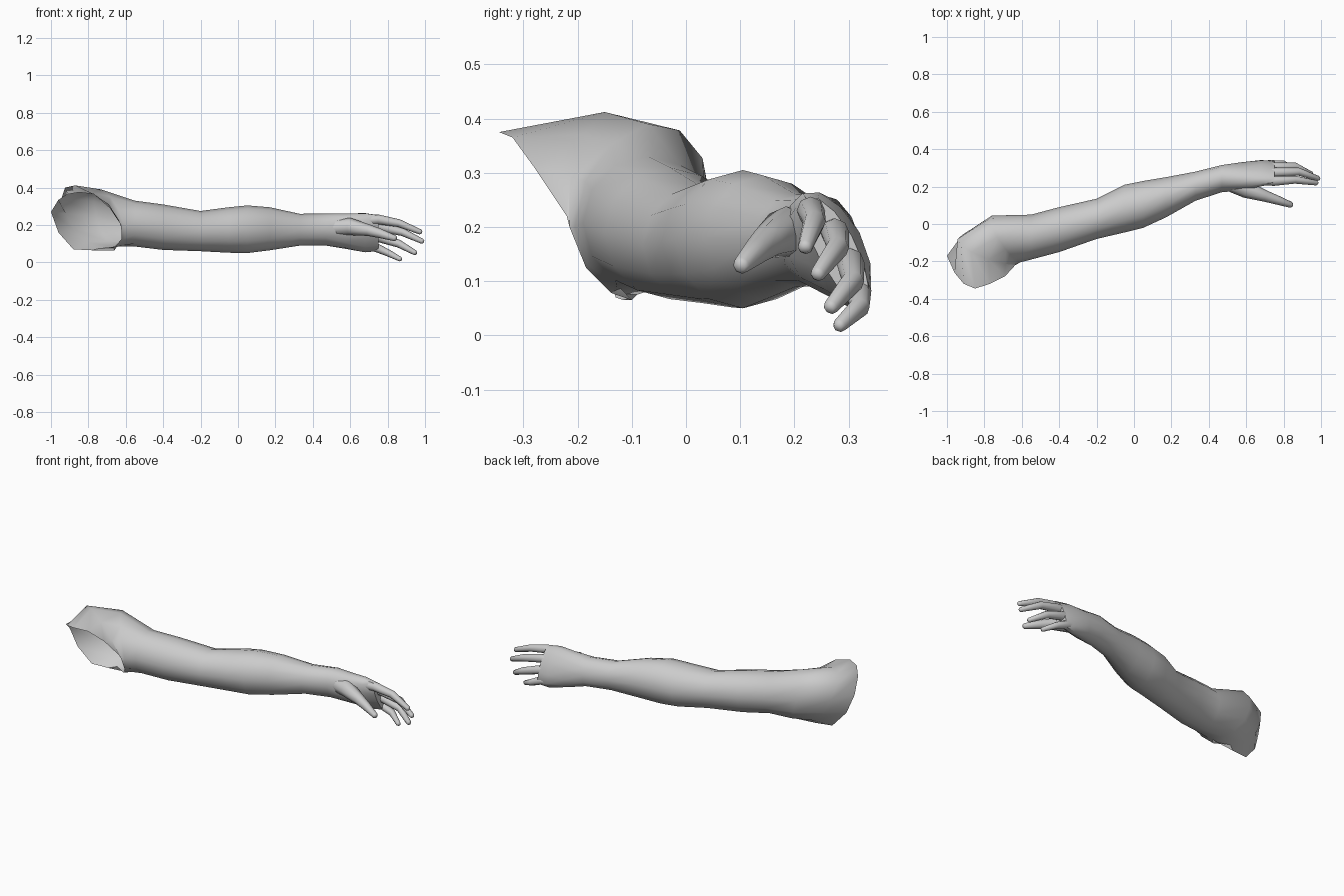
import bpy, bmesh, math
from mathutils import Vector

if "Cube" in bpy.data.objects:
    bpy.data.objects.remove(bpy.data.objects["Cube"])

SIDES = 12
skin = bpy.data.materials.new("plain grey")
skin.diffuse_color = (0.6, 0.6, 0.6, 1)
skin.use_nodes = True
skin.node_tree.nodes["Principled BSDF"].inputs["Base Color"].default_value = skin.diffuse_color


def loft(name, rings, cap_start=False, cap_end=True):
    """Skin a list of equal-length rings into one smooth object."""
    bm = bmesh.new()
    loops = [[bm.verts.new(p) for p in ring] for ring in rings]
    n = len(loops[0])
    for a, b in zip(loops, loops[1:]):
        for i in range(n):
            j = (i + 1) % n
            bm.faces.new((a[i], a[j], b[j], b[i]))
    if cap_start:
        bm.faces.new(loops[0])
    if cap_end:
        bm.faces.new(loops[-1])
    bmesh.ops.recalc_face_normals(bm, faces=bm.faces)
    me = bpy.data.meshes.new(name)
    bm.to_mesh(me)
    bm.free()
    me.materials.append(skin)
    ob = bpy.data.objects.new(name, me)
    bpy.context.collection.objects.link(ob)
    bpy.ops.object.select_all(action='DESELECT')
    ob.select_set(True)
    bpy.context.view_layer.objects.active = ob
    bpy.ops.object.shade_smooth_by_angle(angle=math.radians(60))
    return ob


def section(top, back, bottom, front):
    """Rounded ring through four extreme points."""
    t, k, b, f = map(Vector, (top, back, bottom, front))
    c = (t + k + b + f) / 4
    ring = []
    for i in range(SIDES):
        a = math.tau * i / SIDES
        co, si = math.cos(a), math.sin(a)
        ring.append(c + abs(co) * ((t if co > 0 else b) - c)
                    + abs(si) * ((k if si > 0 else f) - c))
    return ring


def tube(name, path, sides=8):
    """Tapered finger along (x, y, z, radius) points with a blunt rounded tip."""
    pts = [Vector(p[:3]) for p in path]
    rad = [p[3] for p in path]
    d = (pts[-1] - pts[-2]).normalized()
    pts.append(pts[-1] + d * 0.008)
    rad.append(rad[-1] * 0.6)
    rings = []
    for i, p in enumerate(pts):
        d = (pts[min(i + 1, len(pts) - 1)] - pts[max(i - 1, 0)]).normalized()
        u = d.cross(Vector((0, 0, 1))).normalized()
        v = u.cross(d)
        rings.append([p + rad[i] * (u * math.cos(math.tau * k / sides)
                                    + v * math.sin(math.tau * k / sides))
                      for k in range(sides)])
    return loft(name, rings, cap_start=True)


# Open shoulder rim: top, round the back, bottom, up the front
rings = [[Vector(p) for p in (
    (-.85, -.345, .375), (-.91, -.32, .365), (-.96, -.26, .335),
    (-1, -.17, .27), (-.96, -.15, .16), (-.88, -.13, .07),
    (-.78, -.115, .065), (-.66, -.10, .065), (-.61, -.17, .14),
    (-.635, -.22, .22), (-.69, -.28, .31), (-.77, -.32, .365))]]

# Shoulder cap
rings.append(section((-.87, -.15, .412), (-.92, -.06, .26),
                     (-.74, -.09, .075), (-.625, -.215, .20)))
rings.append(section((-.73, -.07, .39), (-.76, .045, .25),
                     (-.66, -.06, .085), (-.61, -.205, .20)))

# Upper arm, elbow and forearm: x, front y, back y, bottom z, top z
for x, yf, yb, zb, zt in ((-.55, -.19, .05, .085, .33), (-.40, -.15, .09, .067, .31),
                          (-.20, -.08, .135, .06, .275), (-.05, -.045, .21, .052, .295),
                          (.05, -.02, .23, .05, .305), (.17, .035, .25, .065, .295),
                          (.33, .125, .28, .09, .26), (.47, .17, .315, .09, .262)):
    ym, zm = (yf + yb) / 2, (zb + zt) / 2
    rings.append(section((x, ym, zt), (x, yb, zm), (x, ym, zb), (x, yf, zm)))

# Palm: flattened and rolled toward the little finger
for x, t, k, b, f in ((.58, (.225, .262), (.32, .18), (.295, .072), (.185, .15)),
                      (.68, (.215, .262), (.32, .19), (.325, .055), (.23, .13)),
                      (.75, (.222, .252), (.305, .185), (.33, .06), (.25, .135))):
    rings.append(section(*[(x, *p) for p in (t, k, b, f)]))
loft("arm_and_palm", rings)

# Fingers and thumb
tube("index_finger", ((.68, .235, .225, .028), (.75, .23, .23, .026),
                      (.86, .237, .21, .021), (.975, .22, .163, .014)))
tube("middle_finger", ((.69, .27, .19, .028), (.76, .275, .19, .026),
                       (.88, .28, .162, .021), (.985, .243, .113, .014)))
tube("ring_finger", ((.68, .295, .14, .028), (.75, .303, .135, .026),
                     (.86, .308, .10, .021), (.947, .267, .052, .014)))
tube("little_finger", ((.67, .31, .09, .026), (.73, .318, .083, .024),
                       (.80, .32, .052, .019), (.867, .283, .018, .013)))
tube("thumb", ((.50, .225, .185, .045), (.60, .185, .192, .046),
               (.70, .15, .172, .031), (.76, .13, .155, .025),
               (.84, .102, .129, .016)))
